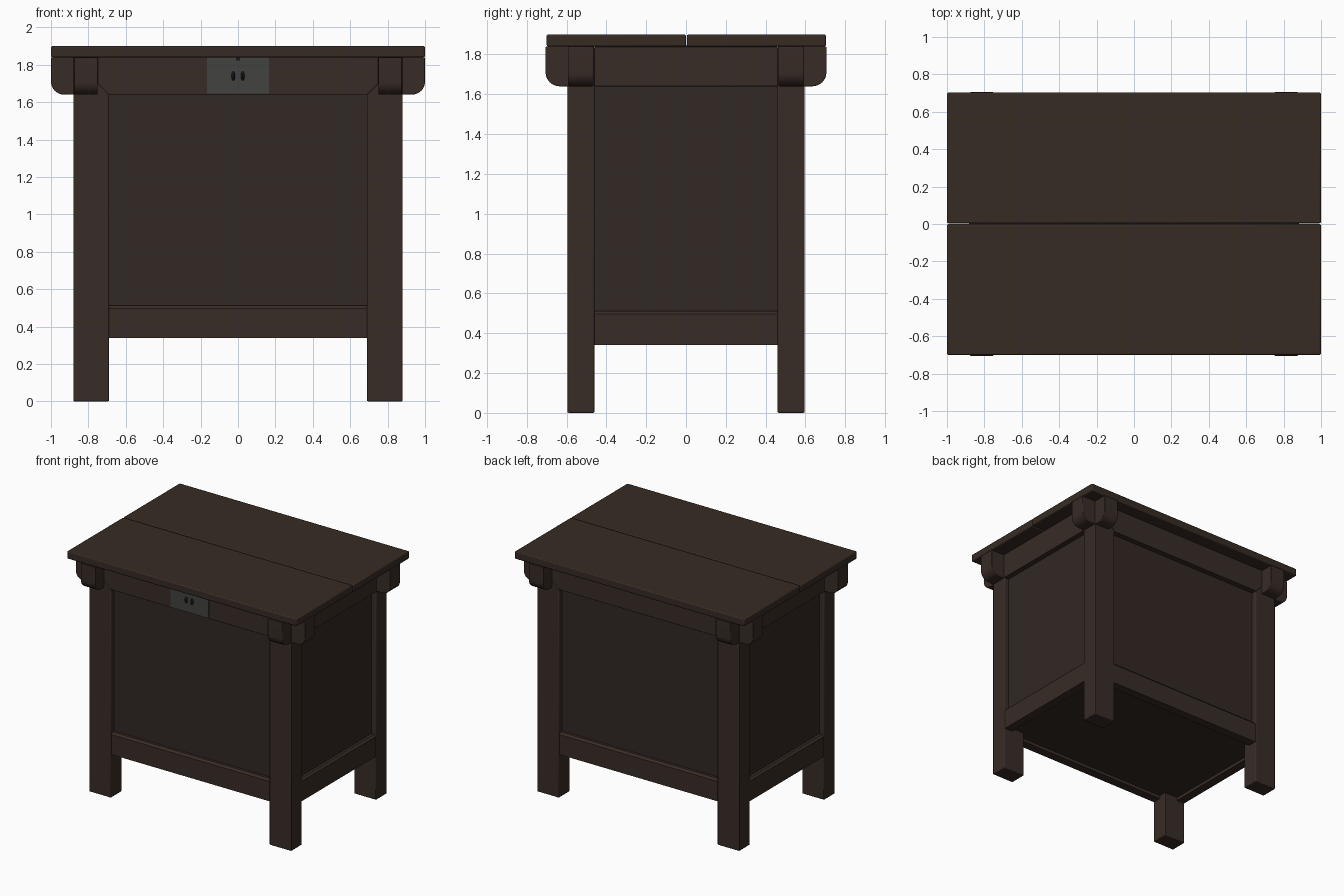
import bpy, bmesh, math

if "Cube" in bpy.data.objects:
    bpy.data.objects.remove(bpy.data.objects["Cube"])


def material(name, rgb):
    m = bpy.data.materials.new(name)
    m.diffuse_color = (*rgb, 1)
    m.use_nodes = True
    m.node_tree.nodes["Principled BSDF"].inputs["Base Color"].default_value = m.diffuse_color
    return m


WOOD = material("dark_wood", (0.040, 0.025, 0.019))
TOP_WOOD = material("top_wood", (0.038, 0.024, 0.017))
PANEL = material("panel_wood", (0.031, 0.021, 0.017))
IRON = material("iron", (0.055, 0.055, 0.05))
BLACK = material("black_iron", (0.01, 0.01, 0.01))


def finish(name, bm, mat, bevel):
    bmesh.ops.recalc_face_normals(bm, faces=bm.faces)
    me = bpy.data.meshes.new(name)
    bm.to_mesh(me)
    bm.free()
    me.materials.append(mat)
    ob = bpy.data.objects.new(name, me)
    bpy.context.collection.objects.link(ob)
    if bevel:
        b = ob.modifiers.new("bevel", "BEVEL")
        b.width, b.segments, b.limit_method = bevel, 2, "ANGLE"
        b.angle_limit = math.radians(40)
    bpy.ops.object.select_all(action="DESELECT")
    ob.select_set(True)
    bpy.context.view_layer.objects.active = ob
    bpy.ops.object.shade_smooth_by_angle(angle=math.radians(35))
    return ob


def prism(name, pts, lo, hi, place, mat=WOOD, bevel=0.0):
    """Extrude a 2D profile from lo to hi; place(u, v, t) gives the 3D point."""
    bm = bmesh.new()
    ends = [[bm.verts.new(place(u, v, t)) for u, v in pts] for t in (lo, hi)]
    bm.faces.new(ends[0])
    bm.faces.new(ends[1])
    n = len(pts)
    for i in range(n):
        j = (i + 1) % n
        bm.faces.new((ends[0][i], ends[0][j], ends[1][j], ends[1][i]))
    return finish(name, bm, mat, bevel)


def box(name, x, y, z, mat=WOOD, bevel=0.0):
    pts = [(x[0], y[0]), (x[1], y[0]), (x[1], y[1]), (x[0], y[1])]
    return prism(name, pts, z[0], z[1], lambda u, v, t: (u, v, t), mat, bevel)


def span(s, a, b):
    return (min(s * a, s * b), max(s * a, s * b))


def bracket_profile(inner, outer, r=0.07):
    arc = [(outer - r + r * math.cos(a), 1.64 + r - r * math.sin(a))
           for a in [math.pi / 2 * i / 8 for i in range(9)]]
    return [(inner, 1.84), (outer, 1.84)] + arc + [(inner, 1.64)]


def rail_profile(outer):
    # rail section with a chamfered upper outer edge
    return [(outer - 0.07, 0.34), (outer, 0.34), (outer, 0.497),
            (outer - 0.015, 0.512), (outer - 0.07, 0.512)]


# table top: two planks with a narrow seam
box("back_top_plank", (-1, 1), (0.004, 0.703), (1.84, 1.90), TOP_WOOD, 0.008)
box("front_top_plank", (-1, 1), (-0.70, 0.0), (1.84, 1.90), TOP_WOOD, 0.008)
box("seam_backing", (-0.87, 0.87), (-0.1, 0.1), (1.80, 1.845), PANEL)

# legs and the rounded brackets at their tops
for sy, fb in ((-1, "front"), (1, "back")):
    for sx, lr in ((-1, "left"), (1, "right")):
        tag = fb + "_" + lr
        box(tag + "_leg", span(sx, 0.69, 0.88), span(sy, 0.46, 0.595), (0, 1.84), WOOD, 0.006)
        prism(tag + "_bracket", bracket_profile(0.56, 0.705), sx * 0.75, sx * 0.877,
              lambda u, v, t: (t, sy * u, v), WOOD, 0.004)
        prism(tag + "_side_bracket", bracket_profile(0.84, 1.0), sy * 0.465, sy * 0.592,
              lambda u, v, t: (sx * u, t, v), WOOD, 0.004)

# front and back: mitred apron, bottom rail, recessed panel
apron = [(-0.69, 1.64), (0.69, 1.64), (0.75, 1.70), (0.75, 1.84), (-0.75, 1.84), (-0.75, 1.70)]
for s, fb in ((-1, "front"), (1, "back")):
    prism(fb + "_apron", apron, s * 0.52, s * 0.598, lambda u, v, t: (u, t, v), WOOD, 0.003)
    prism(fb + "_rail", rail_profile(0.59), -0.70, 0.70, lambda u, v, t: (t, s * u, v))
    box(fb + "_panel", (-0.70, 0.70), span(s, 0.53, 0.555), (0.45, 1.70), PANEL)

# sides: apron, bottom rail, recessed panel
for s, lr in ((-1, "left"), (1, "right")):
    box(lr + "_apron", span(s, 0.80, 0.882), (-0.46, 0.46), (1.64, 1.84), WOOD, 0.003)
    prism(lr + "_rail", rail_profile(0.875), -0.47, 0.47, lambda u, v, t: (s * u, t, v))
    box(lr + "_panel", span(s, 0.815, 0.84), (-0.47, 0.47), (0.45, 1.70), PANEL)

# floor of the chest
box("floor_board", (-0.83, 0.83), (-0.55, 0.55), (0.365, 0.40), PANEL)

# lock plate with two studs and a small catch
box("lock_plate", (-0.165, 0.165), (-0.604, -0.59), (1.645, 1.84), IRON)
for x, side in ((-0.025, "left"), (0.025, "right")):
    bm = bmesh.new()
    bmesh.ops.create_uvsphere(bm, u_segments=16, v_segments=10, radius=1)
    for v in bm.verts:
        v.co = (x + v.co.x * 0.01, -0.604 + v.co.y * 0.02, 1.74 + v.co.z * 0.025)
    finish(side + "_lock_stud", bm, BLACK, 0)
box("lock_catch", (-0.012, 0.012), (-0.612, -0.60), (1.822, 1.84), BLACK, 0.003)
